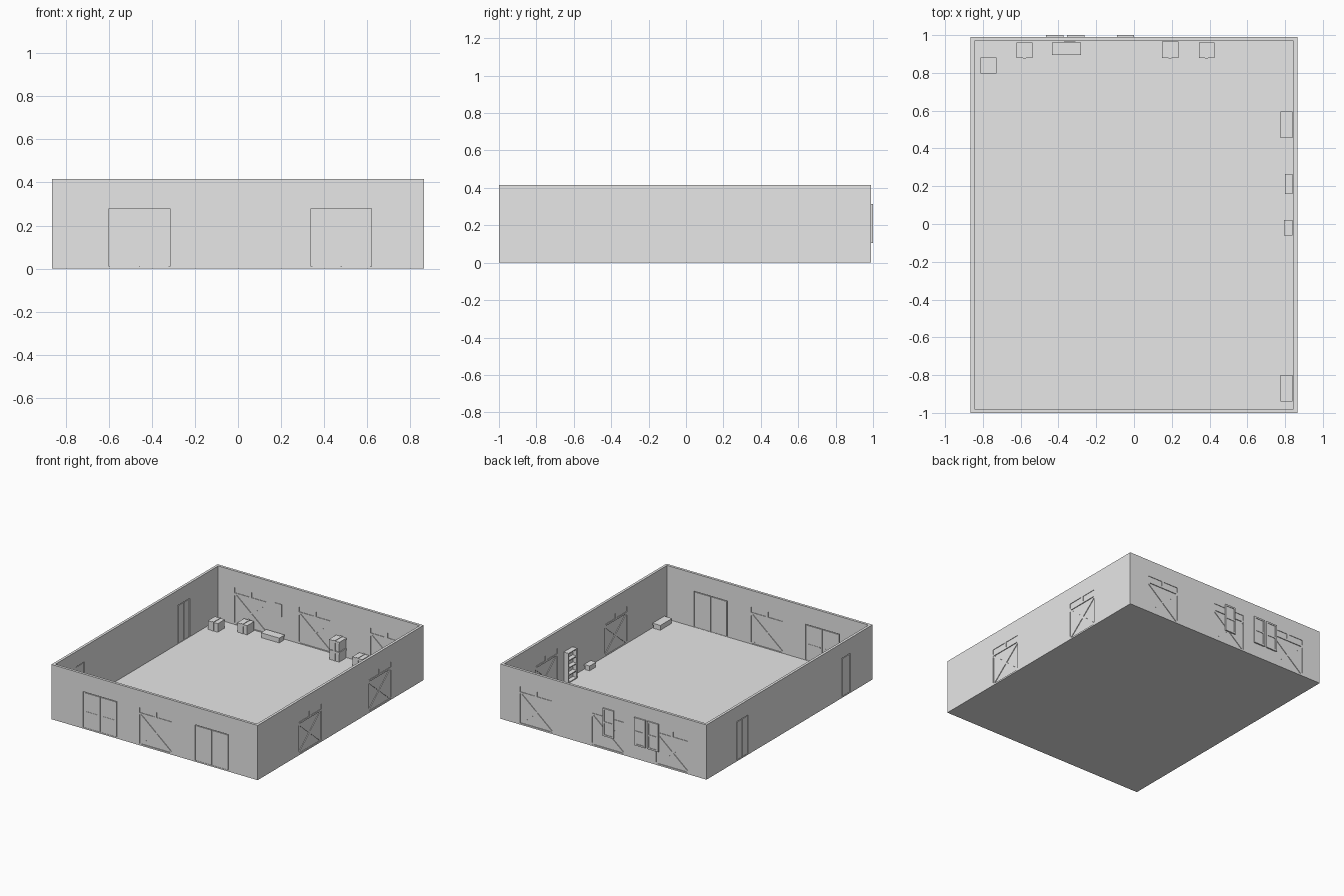
import bpy, bmesh, math
from mathutils import Matrix, Vector

if "Cube" in bpy.data.objects:
    bpy.data.objects.remove(bpy.data.objects["Cube"])

grey = bpy.data.materials.new("plain grey")
grey.use_nodes = True
grey.diffuse_color = (0.8, 0.8, 0.8, 1)
grey.node_tree.nodes["Principled BSDF"].inputs["Base Color"].default_value = (0.8, 0.8, 0.8, 1)

# Outer half width, front and back faces, height, wall and floor thickness
HW, FRONT, BACK, TOP, T, FLOOR = 0.865, -1.0, 0.99, 0.415, 0.02, 0.008
IDENT = Matrix.Identity(4)


def frame(u_axis, d_axis, origin):
    """Wall space: u along the wall, d inward from the outer face, z up."""
    m = Matrix.Identity(4)
    for i in range(3):
        m[i][0], m[i][1], m[i][3] = u_axis[i], d_axis[i], origin[i]
    return m


SIDES = {
    "front": frame((1, 0, 0), (0, 1, 0), (0, FRONT, 0)),
    "back": frame((1, 0, 0), (0, -1, 0), (0, BACK, 0)),
    "left": frame((0, 1, 0), (-1, 0, 0), (HW, 0, 0)),
    "right": frame((0, 1, 0), (1, 0, 0), (-HW, 0, 0)),
}


def box(bm, lo, hi, m=IDENT):
    lo, hi = Vector(lo), Vector(hi)
    shape = Matrix.Translation((lo + hi) / 2) @ Matrix.Diagonal((*(hi - lo), 1))
    bmesh.ops.create_cube(bm, size=1, matrix=m @ shape)


def finish(bm, name):
    bmesh.ops.recalc_face_normals(bm, faces=bm.faces)
    mesh = bpy.data.meshes.new(name)
    bm.to_mesh(mesh)
    bm.free()
    mesh.materials.append(grey)
    obj = bpy.data.objects.new(name, mesh)
    bpy.context.scene.collection.objects.link(obj)
    return obj


holes = bmesh.new()


def cut(side, u0, u1, z0, z1):
    box(holes, (u0, -0.01, z0), (u1, T + 0.01, z1), SIDES[side])


# Cross-braced window with two small transom panes above it
def window(side, u):
    m, w, z0, z1 = SIDES[side], 0.265, 0.012, 0.235
    a, b = u - w / 2, u + w / 2
    bm = bmesh.new()
    cut(side, a, b, z0, z1)
    box(bm, (a, 0.006, z0), (b, 0.014, z1), m)
    angle, length = math.atan2(z1 - z0, w), math.hypot(w, z1 - z0)
    for s in (-1, 1):
        turn = (m @ Matrix.Translation((u, 0, (z0 + z1) / 2))
                @ Matrix.Rotation(s * angle, 4, "Y"))
        box(bm, (-length / 2, 0.001, -0.007), (length / 2, T - 0.001, 0.007), turn)
    for p, q in ((a, u - 0.01), (u + 0.01, b)):
        cut(side, p, q, 0.248, 0.287)
        box(bm, (p, 0.004, 0.248), (q, 0.016, 0.287), m)
    finish(bm, side + "_braced_window")


# Door leaves sunk in the wall with a narrow gap around them
def door(side, a, b, leaves, z1=0.28):
    m, z0, gap = SIDES[side], 0.01, 0.006
    bm = bmesh.new()
    cut(side, a, b, z0, z1)
    box(bm, (a, 0.008, z0), (b, 0.012, z1), m)
    step = (b - a - gap) / leaves
    for i in range(leaves):
        p = a + gap + i * step
        box(bm, (p, 0.002, z0), (p + step - gap, 0.018, z1 - gap), m)
    finish(bm, side + "_door")


# Framed panel standing a little proud of the outer wall
def panel(side, a, b, z0, z1, d0=-0.01, d1=0.0):
    m, r = SIDES[side], 0.012
    mid = (z0 + z1) / 2
    bm = bmesh.new()
    box(bm, (a, d0 + 0.004, z0), (b, d1, z1), m)
    for p, q in ((a, a + r), (b - r, b)):
        box(bm, (p, d0, z0), (q, d1, z1), m)
    for z in (z0, mid - r / 2, z1 - r):
        box(bm, (a, d0, z), (b, d1, z + r), m)
    finish(bm, side + "_wall_panel")


window("front", 0.008)
for u in (-0.37, 0.465):
    window("left", u)
for u in (0.565, -0.035, -0.575):
    window("back", u)
door("front", -0.6, -0.316, 2)
door("front", 0.34, 0.62, 2)
door("right", 0.49, 0.63, 2, 0.3)
door("right", -0.735, -0.635, 1, 0.3)
for a, b in ((-0.09, 0.0), (-0.356, -0.263), (-0.465, -0.373)):
    panel("back", a, b, 0.105, 0.315)
panel("back", -0.37, -0.31, 0.17, 0.265, T - 0.002, T + 0.004)

# Push bars and small pulls on the front doors
bars = bmesh.new()
for a, b, z0, z1 in ((-0.58, -0.475, 0.127, 0.135), (-0.44, -0.34, 0.127, 0.135),
                     (0.498, 0.503, 0.105, 0.15)):
    box(bars, (a, 0, z0), (b, T, z1), SIDES["front"])
finish(bars, "door_handles")

# Hollow walls with all openings cut out
shell = bmesh.new()
box(shell, (-HW, FRONT, 0), (HW, BACK, TOP))
walls = finish(shell, "walls_and_floor")
room = bmesh.new()
box(room, (-HW + T, FRONT + T, FLOOR), (HW - T, BACK - T, TOP + 0.1))
cutters = [finish(room, "room_cutter"), finish(holes, "opening_cutter")]
for c in cutters:
    c.hide_render = True
    mod = walls.modifiers.new(c.name, "BOOLEAN")
    mod.operation, mod.solver, mod.object = "DIFFERENCE", "EXACT", c
bpy.context.view_layer.update()
carved = bpy.data.meshes.new_from_object(
    walls.evaluated_get(bpy.context.evaluated_depsgraph_get()))
walls.modifiers.clear()
walls.data = carved
for c in cutters:
    bpy.data.objects.remove(c)


# Crates with a raised strap, stacked where needed
def crate(x, y, size, height, count=1):
    bm = bmesh.new()
    h = height / count
    for i in range(count):
        z = FLOOR + i * h
        box(bm, (x, y, z), (x + size, y + size, z + h - 0.006))
        box(bm, (x - 0.002, y - 0.002, z + h - 0.018), (x + size + 0.002, y + size + 0.002, z + h - 0.004))
        box(bm, (x + size * 0.4, y - 0.003, z), (x + size * 0.6, y + size + 0.003, z + h))
    finish(bm, "crate")


crate(-0.81, 0.80, 0.08, 0.07)
crate(-0.62, 0.88, 0.08, 0.075)
crate(0.15, 0.88, 0.083, 0.155, 2)
crate(0.345, 0.88, 0.08, 0.075)

# Low chests along the walls
for lo, hi in (((-0.435, 0.895), (-0.28, 0.96)), ((0.775, 0.455), (0.84, 0.595)),
               ((0.775, -0.94), (0.84, -0.80)), ((0.795, -0.06), (0.84, 0.02))):
    bm = bmesh.new()
    box(bm, (lo[0] + 0.004, lo[1] + 0.004, FLOOR), (hi[0] - 0.004, hi[1] - 0.004, 0.035))
    box(bm, (*lo, 0.035), (*hi, 0.047))
    finish(bm, "low_chest")

# Open shelf unit
shelf = bmesh.new()
box(shelf, (0.832, 0.16, FLOOR), (0.84, 0.265, 0.235))
for y in (0.16, 0.257):
    box(shelf, (0.80, y, FLOOR), (0.84, y + 0.008, 0.235))
for i in range(5):
    z = FLOOR + i * 0.055
    box(shelf, (0.80, 0.16, z), (0.84, 0.265, z + 0.007))
finish(shelf, "shelf_unit")
